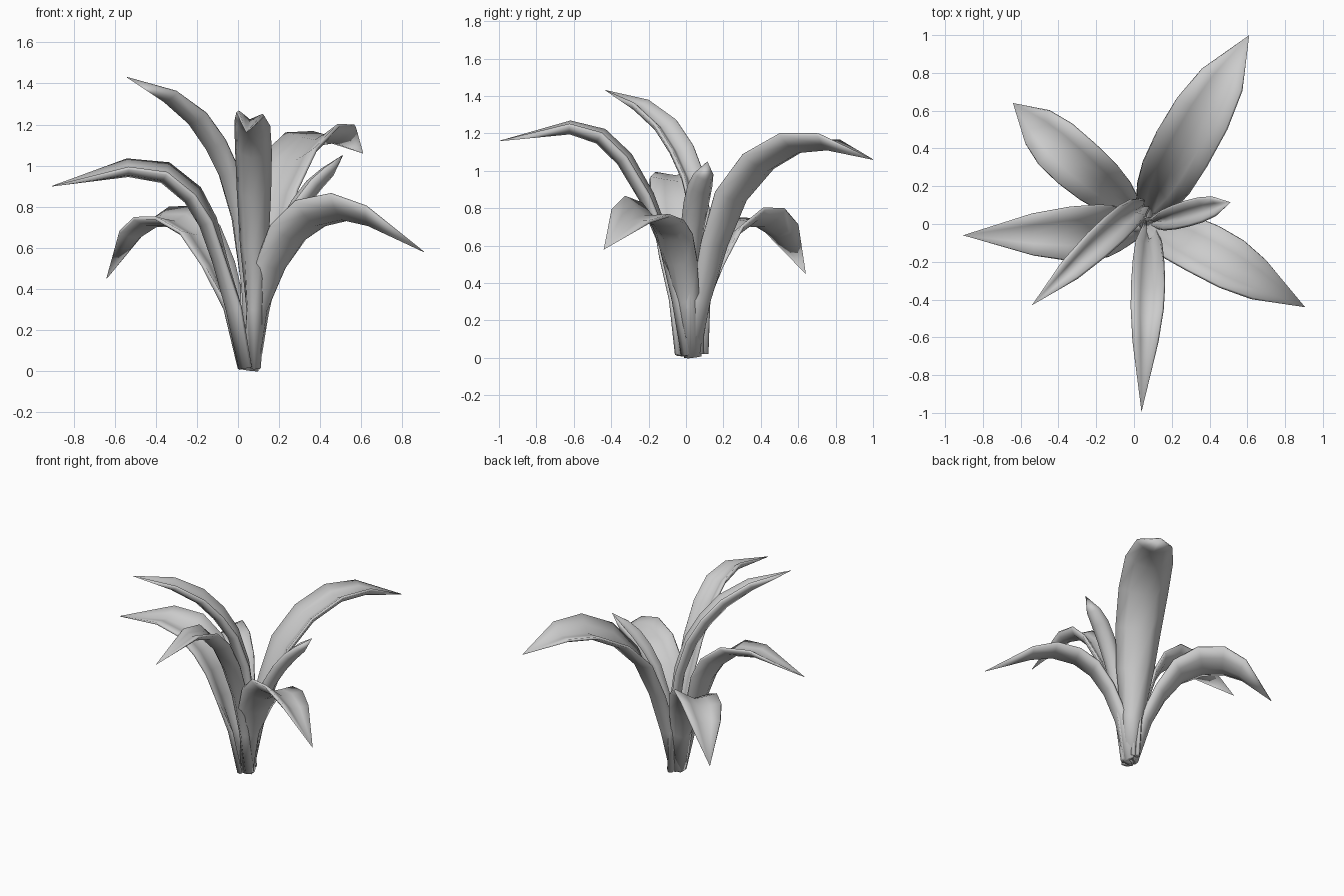
import bpy, bmesh
from math import sin, cos, radians, pi
from mathutils import Vector, Matrix

if "Cube" in bpy.data.objects:
    bpy.data.objects.remove(bpy.data.objects["Cube"])

# relative half-width of a blade at each of its eight rings
TAPER = [0.38, 0.54, 0.75, 0.92, 1.0, 0.97, 0.75, 0.0]
THICK = 0.032


def leaf(name, base, tip, path, width, fold, roll=8, bow=0.0):
    """Gutter-shaped blade: path = (fraction from base to tip, height) of the midrib."""
    b, t = Vector((*base, 0)), Vector((*tip, 0))
    side0 = Vector((0, 0, 1)).cross(t - b).normalized()
    rib = [b.lerp(t, f) + Vector((0, 0, z)) + side0 * bow * sin(pi * f ** 0.5) for f, z in path]
    bm = bmesh.new()
    rings = []
    for i, p in enumerate(rib[:-1]):
        tangent = (rib[i + 1] - rib[max(i - 1, 0)]).normalized()
        level = (side0 - tangent * side0.dot(tangent)).normalized()
        # left edge dips, right edge rises along the blade
        twist = Matrix.Rotation(radians(-roll * min(1, i / 4)), 3, level.cross(tangent.cross(level)))
        if (twist @ level).z > level.z:
            twist = twist.inverted()
        side = twist @ level
        up = tangent.cross(side)
        a = radians(fold + (18 if i < 2 else 0))      # tighter cup near the base
        w = width * TAPER[i]
        ring = []
        for u in (-1, -0.5, 0, 0.5, 1):
            bend = a * (0.8 if abs(u) < 1 else 1.0)
            ring.append(bm.verts.new(p + side * u * w * cos(bend) + up * abs(u) * w * sin(bend)))
        rings.append(ring)
    for r0, r1 in zip(rings, rings[1:]):
        for k in range(4):
            bm.faces.new((r0[k], r0[k + 1], r1[k + 1], r1[k]))
    end = bm.verts.new(rib[-1])
    for k in range(4):
        bm.faces.new((rings[-1][k], rings[-1][k + 1], end))
    for f in bm.faces:
        f.smooth = True
    me = bpy.data.meshes.new(name)
    bm.to_mesh(me)
    bm.free()
    ob = bpy.data.objects.new(name, me)
    bpy.context.collection.objects.link(ob)
    # fleshy blade: thick along the rib, thin at the edges and the tip
    vg = ob.vertex_groups.new(name="flesh")
    for v in range(len(me.vertices) - 1):
        vg.add([v], (0.45, 1, 1, 1, 0.45)[v % 5], 'REPLACE')
    sol = ob.modifiers.new("thickness", 'SOLIDIFY')
    sol.thickness, sol.offset = THICK, 0
    sol.vertex_group, sol.thickness_vertex_group = "flesh", 0.1


# broad arching leaves
leaf("broad_leaf_back_right", (0.07, 0.06), (0.61, 1.0),
     [(0, .01), (.06, .3), (.14, .6), (.24, .84), (.39, 1.01), (.57, 1.11), (.74, 1.125), (1, 1.06)], .175, 24)
leaf("broad_leaf_back_left", (0.02, 0.04), (-0.64, 0.64),
     [(0, .01), (.10, .3), (.21, .50), (.34, .65), (.49, .715), (.64, .715), (.77, .66), (1, .45)], .155, 22, 11)
leaf("broad_leaf_left", (0.02, -0.01), (-0.905, -0.06),
     [(0, .01), (.07, .3), (.14, .53), (.21, .71), (.29, .83), (.42, .93), (.60, .96), (1, .90)], .16, 24, 11, .012)
leaf("broad_leaf_front_right", (0.085, 0.02), (0.905, -0.44),
     [(0, .0), (.06, .3), (.14, .5), (.24, .64), (.36, .72), (.52, .75), (.68, .72), (1, .58)], .165, 24, 20, -.015)

# narrow, strongly folded leaves
leaf("narrow_leaf_front", (0.08, -0.01), (0.04, -0.995),
     [(0, .01), (.05, .3), (.12, .6), (.23, .85), (.35, 1.045), (.47, 1.16), (.62, 1.21), (1, 1.16)], .105, 35)
leaf("narrow_leaf_front_left", (0.05, 0.08), (-0.54, -0.43),
     [(0, .02), (.02, .4), (.08, .74), (.18, .95), (.30, 1.09), (.45, 1.215), (.67, 1.325), (1, 1.43)], .10, 40, 8, -.03)
leaf("narrow_leaf_right", (0.09, 0.015), (0.51, 0.115),
     [(0, .01), (.10, .28), (.22, .51), (.38, .68), (.55, .80), (.71, .89), (.86, .96), (1, 1.05)], .085, 42, 4, -.012)
